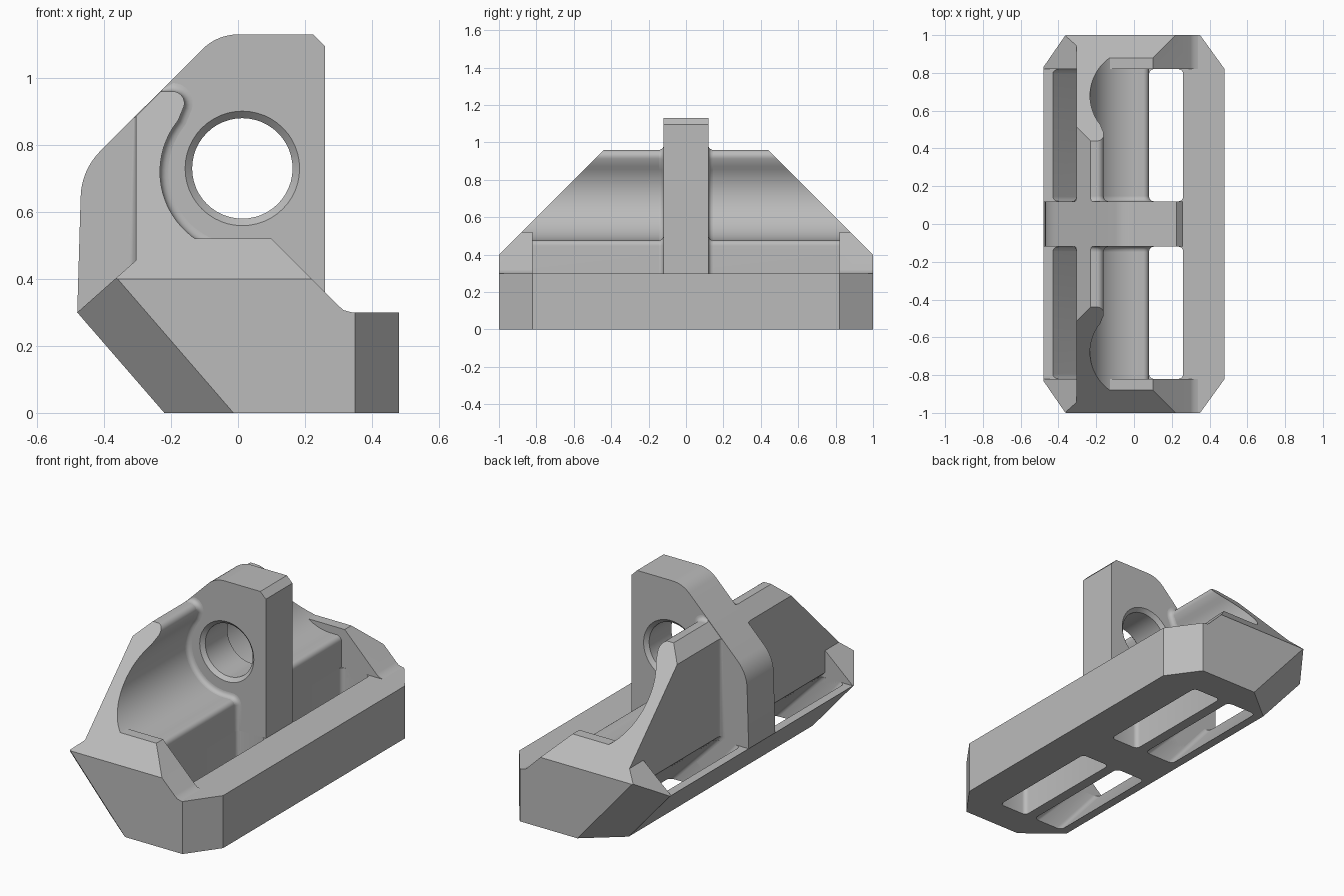
import bpy, bmesh, math
from mathutils import Vector

cube = bpy.data.objects.get("Cube")
if cube:
    bpy.data.objects.remove(cube, do_unlink=True)

grey = bpy.data.materials.new("plain grey")
grey.use_nodes = True
colour = (0.5, 0.5, 0.5, 1)
grey.diffuse_color = colour
grey.node_tree.nodes["Principled BSDF"].inputs["Base Color"].default_value = colour


def arc(cx, cz, r, start, end, n):
    """Points along a circular arc, angles in degrees."""
    angles = [math.radians(start + (end - start) * i / n) for i in range(n + 1)]
    return [(cx + r * math.cos(a), cz + r * math.sin(a)) for a in angles]


def loft(rings):
    """Closed solid through (y, x-z outline) sections."""
    bm = bmesh.new()
    loops = [[bm.verts.new((x, y, z)) for x, z in outline] for y, outline in rings]
    for a, b in zip(loops, loops[1:]):
        for i in range(len(a)):
            bm.faces.new((a[i - 1], a[i], b[i], b[i - 1]))
    bm.faces.new(loops[0])
    bm.faces.new(loops[-1])
    bmesh.ops.recalc_face_normals(bm, faces=bm.faces)
    return bm


def trim(bm, point, normal):
    """Cut away everything on the normal side of a plane and cap the cut."""
    cut = bmesh.ops.bisect_plane(bm, geom=bm.verts[:] + bm.edges[:] + bm.faces[:],
                                 dist=1e-5, plane_co=point, plane_no=normal,
                                 clear_outer=True)
    edges = [e for e in cut["geom_cut"]
             if isinstance(e, bmesh.types.BMEdge) and e.is_boundary]
    if edges:
        bmesh.ops.holes_fill(bm, edges=edges, sides=0)
    bmesh.ops.recalc_face_normals(bm, faces=bm.faces)


def trim_ends(bm):
    """Plan corner chamfers and sloping ends, front and back."""
    for s in (-1, 1):
        trim(bm, Vector((0.48, s * 0.82, 0)), Vector((0.18, s * 0.13, 0)))
        trim(bm, Vector((-0.48, s * 0.83, 0.3)), Vector((-0.17, s * 0.207, -0.147)))
        trim(bm, Vector((0, s, 0.4)), Vector((0, s, 1)))


def finish(bm, name):
    mesh = bpy.data.meshes.new(name)
    bm.to_mesh(mesh)
    bm.free()
    obj = bpy.data.objects.new(name, mesh)
    bpy.context.collection.objects.link(obj)
    mesh.materials.append(grey)
    return obj


def activate(obj):
    bpy.ops.object.select_all(action="DESELECT")
    obj.select_set(True)
    bpy.context.view_layer.objects.active = obj


def carve(obj, bm):
    """Subtract a solid from an object."""
    cutter = finish(bm, "cutter")
    cutter.hide_render = True
    mod = obj.modifiers.new("carve", "BOOLEAN")
    mod.operation, mod.solver, mod.object = "DIFFERENCE", "EXACT", cutter
    activate(obj)
    bpy.ops.object.modifier_apply(modifier=mod.name)
    bpy.data.objects.remove(cutter, do_unlink=True)


def offset(outline, d):
    """Outline grown outward by d, kept below the sloping crest."""
    result = []
    for i, p in enumerate(outline):
        p = Vector(p)
        a = (p - Vector(outline[i - 1])).normalized()
        b = (Vector(outline[(i + 1) % len(outline)]) - p).normalized()
        na, nb = Vector((-a.y, a.x)), Vector((-b.y, b.x))
        n = (na + nb).normalized()
        q = p + n * d / max(n.dot(na), 0.6)
        over = max(q.y - q.x - 1.19, 0) / 2
        result.append((q.x + over, q.y - over))
    return result


parts = []

# Base with its sloping underside and four through slots
base_outline = [(-0.48, 0.3), (-0.22, 0), (0.48, 0), (0.48, 0.3)]
bm = loft([(-1, base_outline), (1, base_outline)])
trim_ends(bm)
base = finish(bm, "base")
parts.append(base)
slanted_slot = [(-0.473, 0.35), (-0.127, -0.05), (0.069, -0.05), (-0.325, 0.35)]
straight_slot = [(0.08, 0.35), (0.08, -0.05), (0.26, -0.05), (0.26, 0.35)]
for slot in (slanted_slot, straight_slot):
    for s in (-1, 1):
        bm = loft([(s * 0.12, slot), (s * 0.82, slot)])
        corners = [e for e in bm.edges if abs(e.verts[0].co.z - e.verts[1].co.z) > 0.1]
        bmesh.ops.bevel(bm, geom=corners, offset=0.025, segments=4, profile=0.5,
                        affect="EDGES")
        carve(base, bm)

# End caps
cap_outline = [(-0.437, 0.25), (-0.48, 0.3), (-0.305, 0.455), (-0.305, 0.52), (0.1, 0.52),
               (0.3, 0.32), (0.315, 0.307), (0.34, 0.3), (0.34, 0.25)]
for s, name in ((-1, "front_cap"), (1, "back_cap")):
    bm = loft([(s * 0.82, cap_outline), (s, cap_outline)])
    trim_ends(bm)
    parts.append(finish(bm, name))

# Hooked cradle wall
cradle_outline = ([(-0.305, 0.33), (-0.305, 0.885), (-0.23, 0.96)]
                  + arc(-0.195, 0.925, 0.035, 90, -20, 8)
                  + arc(0.01, 0.72, 0.243, 141, 270, 24)
                  + arc(0.05, 0.447, 0.03, 90, 0, 5)
                  + [(0.08, 0.2), (-0.177, 0.2)])
bm = loft([(-0.98, cradle_outline), (0.98, cradle_outline)])
trim_ends(bm)
parts.append(finish(bm, "cradle_wall"))

# Fillets where the cradle meets the rib
for s, name in ((-1, "front_fillet"), (1, "back_fillet")):
    rings = []
    for i in range(6):
        a = math.radians(18 * i)
        rings.append((s * (0.145 - 0.025 * math.sin(a)),
                      offset(cradle_outline, 0.025 * (1 - math.cos(a)))))
    rings.append((s * 0.1, rings[-1][1]))
    parts.append(finish(loft(rings), name))

# Central rib with its chamfered bore
rib_outline = ([(-0.3, 0.1), (-0.48, 0.3)]
               + arc(-0.27, 0.64, 0.2, 180, 135, 8)
               + arc(0, 0.98, 0.15, 135, 90, 8)
               + [(0.225, 1.13), (0.26, 1.095), (0.26, 0.1)])
rib = finish(loft([(-0.12, rib_outline), (0.12, rib_outline)]), "rib")
parts.append(rib)
bore = [(y, arc(0.013, 0.73, r, 0, 360 - 7.5, 47))
        for y, r in ((-0.14, 0.192), (-0.1, 0.15), (0.1, 0.15), (0.14, 0.192))]
carve(rib, loft(bore))

# Smooth curves, keep edges crisp
for part in parts:
    activate(part)
    bpy.ops.object.shade_smooth_by_angle(angle=math.radians(30))
